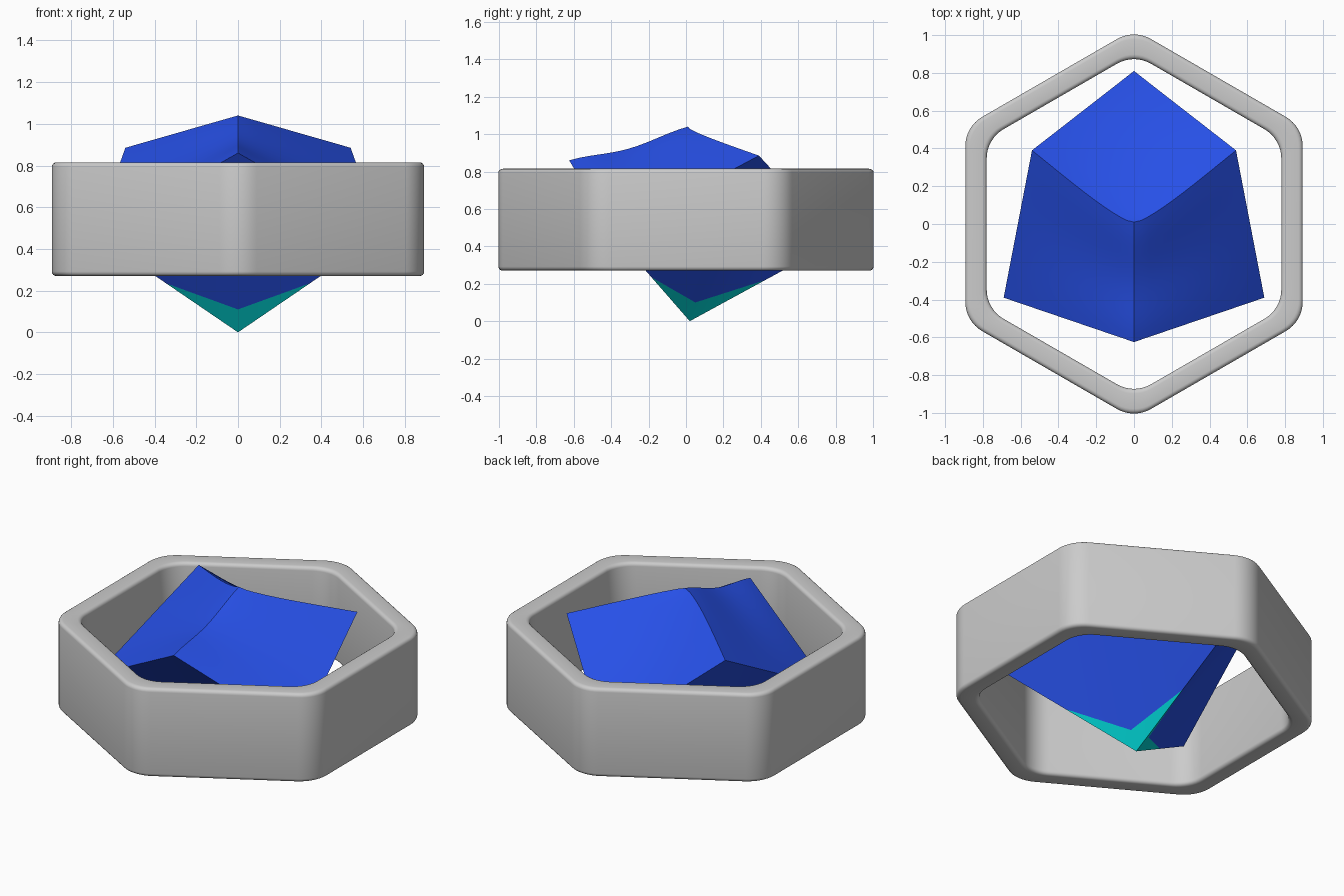
import bpy, bmesh
from math import sin, cos, pi, radians
from mathutils import Vector as V

if "Cube" in bpy.data.objects:
    bpy.data.objects.remove(bpy.data.objects["Cube"])


def material(name, color):
    m = bpy.data.materials.new(name)
    m.diffuse_color = (*color, 1)
    m.use_nodes = True
    m.node_tree.nodes["Principled BSDF"].inputs["Base Color"].default_value = m.diffuse_color
    return m


def finish(name, bm, mat=None, angle=30):
    bmesh.ops.remove_doubles(bm, verts=bm.verts, dist=0.0005)
    bmesh.ops.recalc_face_normals(bm, faces=bm.faces)
    me = bpy.data.meshes.new(name)
    bm.to_mesh(me)
    bm.free()
    ob = bpy.data.objects.new(name, me)
    bpy.context.collection.objects.link(ob)
    if mat:
        me.materials.append(mat)
    bpy.ops.object.select_all(action='DESELECT')
    ob.select_set(True)
    bpy.context.view_layer.objects.active = ob
    bpy.ops.object.shade_smooth_by_angle(angle=radians(angle))
    return ob


def add_face(bm, pts):
    bm.faces.new([bm.verts.new(p) for p in pts])


# --- Hexagonal ring: rounded-rectangle section swept round a rounded hexagon
def rounded_hex(flat, r, z, n=8):
    pts = []
    d = (flat - r) / cos(pi / 6)
    for k in range(6):
        a = pi / 6 + k * pi / 3
        for i in range(n + 1):
            b = a - pi / 6 + pi / 3 * i / n
            pts.append((d * cos(a) + r * cos(b), d * sin(a) + r * sin(b), z))
    return pts


INNER, OUTER, LOW, HIGH, RIM = 0.78, 0.893, 0.27, 0.815, 0.022
section = []
corners = [(OUTER - RIM, HIGH - RIM), (INNER + RIM, HIGH - RIM),
           (INNER + RIM, LOW + RIM), (OUTER - RIM, LOW + RIM)]
for k, (f, z) in enumerate(corners):
    for i in range(5):
        a = k * pi / 2 + pi / 2 * i / 4
        section.append((f + RIM * cos(a), z + RIM * sin(a)))

bm = bmesh.new()
loops = [[bm.verts.new(p) for p in rounded_hex(f, 0.18, z)] for f, z in section]
for a, b in zip(loops, loops[1:] + loops[:1]):
    for i in range(len(a)):
        j = (i + 1) % len(a)
        bm.faces.new((a[i], a[j], b[j], b[i]))
finish("hexagonal_ring", bm)


# --- Cube standing on one corner, described by its right half
apex, base = V((0, 0.01, 1.04)), V((0, 0.02, 0))
high_front, high_side = V((0, -0.625, 0.86)), V((0.54, 0.39, 0.885))
low_back, low_side = V((0, 0.81, 0.43)), V((0.69, -0.39, 0.47))
cut_side, cut_back = base.lerp(low_side, 0.5), base.lerp(low_back, 0.51)
notch_side, notch_front = V((0.064, 0.05, 0.1)), V((0, -0.06, 0.11))


def mirror(p):
    return V((-p.x, p.y, p.z))


def front_ridge(t):
    return V((0, 0, -0.028 * sin(pi * t) ** 2))


def side_ridge(t):
    return V((0, -0.03 * sin(pi * t ** 0.6), 0))


def no_ridge_m(t):
    return mirror(side_ridge(t))


def top_patch(bm, a, b, corner, bend_a, bend_b, flip=False, n=14):
    # curved face from the apex towards corners a and b
    def point(i, j):
        u, v = i / n, j / n
        p = apex.lerp(a, u).lerp(b.lerp(corner, u), v)
        p = p + bend_a(u) * (1 - v) + bend_b(v) * (1 - u)
        return mirror(p) if flip else p
    g = [[bm.verts.new(point(i, j)) for j in range(n + 1)] for i in range(n + 1)]
    for i in range(n):
        for j in range(n):
            bm.faces.new((g[i][j], g[i + 1][j], g[i + 1][j + 1], g[i][j + 1]))


bm = bmesh.new()
top_patch(bm, high_side, mirror(high_side), low_back, side_ridge, no_ridge_m)
for flip in (False, True):
    top_patch(bm, high_front, high_side, low_side, front_ridge, side_ridge, flip)
    # lower faces with notched tips
    for quad in ((low_side, high_side, notch_side, cut_side),
                 (high_side, low_back, cut_back, notch_side),
                 (low_side, cut_side, notch_front, high_front)):
        add_face(bm, [mirror(p) if flip else p for p in quad])
finish("tilted_cube", bm, material("blue", (0.02, 0.08, 0.8)), 20)

# --- Cyan tip filling the notches
bm = bmesh.new()
for flip in (False, True):
    for face in ((base, cut_side, notch_side), (base, notch_side, cut_back),
                 (base, notch_front, cut_side)):
        add_face(bm, [mirror(p) if flip else p for p in face])
tip = finish("cube_tip", bm, material("cyan", (0.0, 0.65, 0.65)), 20)
# open shell: make sure the faces look outwards (downwards)
if sum(p.normal.z for p in tip.data.polygons) > 0:
    tip.data.flip_normals()
